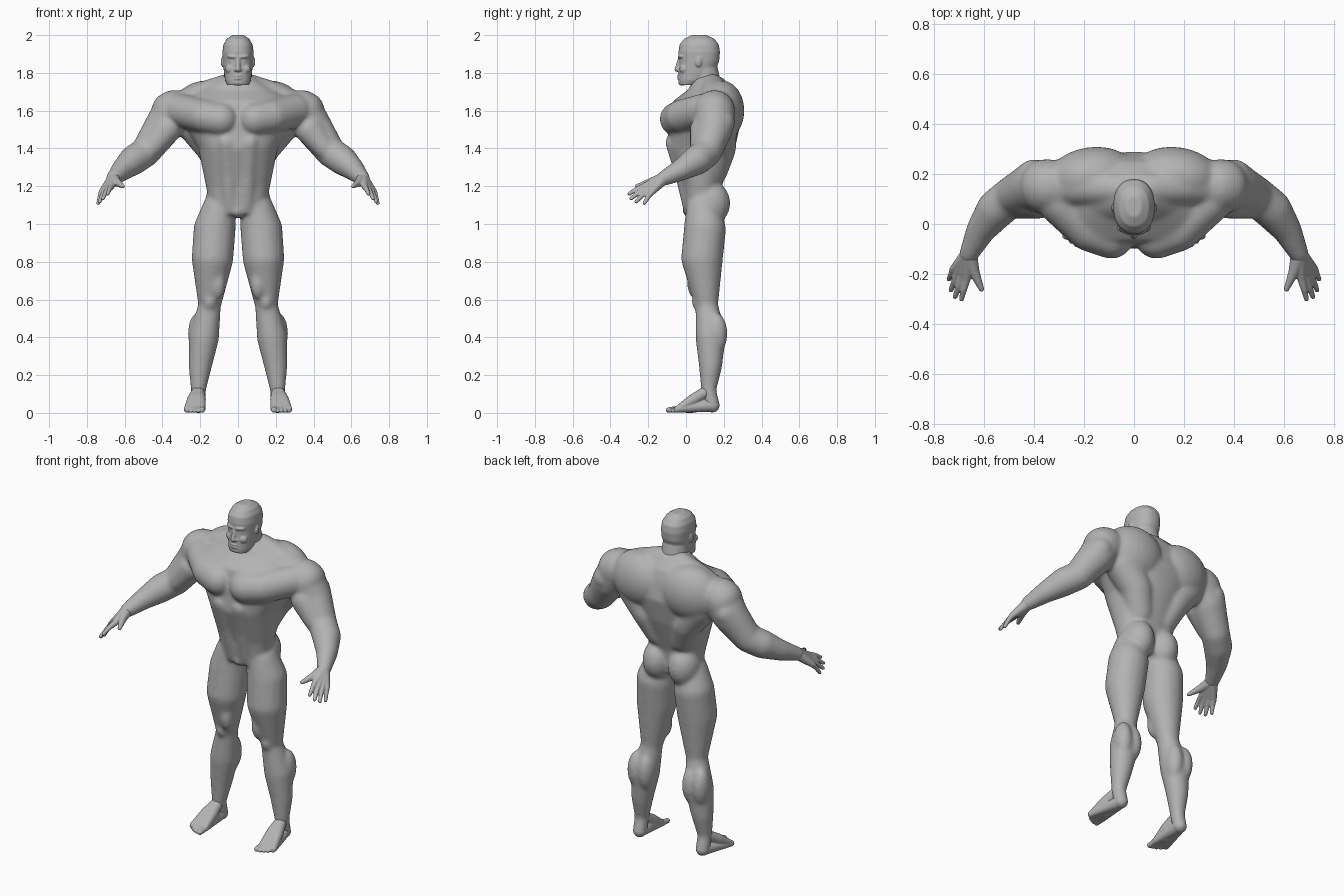
import bpy, bmesh, math
from mathutils import Matrix, Vector, Euler

cube = bpy.data.objects.get("Cube")
if cube:
    bpy.data.objects.remove(cube, do_unlink=True)

GREY = (0.45, 0.45, 0.45, 1)
skin = bpy.data.materials.new("grey_skin")
skin.use_nodes = True
skin.diffuse_color = GREY
skin.node_tree.nodes["Principled BSDF"].inputs["Base Color"].default_value = GREY

# Evenly spread directions, used for the rounded ends of every limb
golden = math.pi * (3 - math.sqrt(5))
count = 160
directions = []
for step in range(count):
    height = 1 - (2 * step + 1) / count
    spread = math.sqrt(1 - height * height)
    directions.append(Vector((spread * math.cos(golden * step),
                              spread * math.sin(golden * step), height)))


def ball(mesh, centre, radii, turn=(0, 0, 0)):
    """Ellipsoid muscle or feature, turn in degrees."""
    rotation = Euler([math.radians(angle) for angle in turn]).to_matrix().to_4x4()
    matrix = Matrix.Translation(centre) @ rotation @ Matrix.Diagonal((*radii, 1))
    bmesh.ops.create_uvsphere(mesh, u_segments=24, v_segments=16, radius=1, matrix=matrix)


def limb(mesh, *stations):
    """Chain of tapered capsules through (point, radius) stations."""
    for start, end in zip(stations, stations[1:]):
        points = [mesh.verts.new(Vector(point) + radius * direction)
                  for point, radius in (start, end) for direction in directions]
        hull = bmesh.ops.convex_hull(mesh, input=points)
        spare = {item for item in hull["geom_interior"] + hull["geom_unused"]
                 if isinstance(item, bmesh.types.BMVert)}
        bmesh.ops.delete(mesh, geom=list(spare), context='VERTS')


def loft(mesh, power, sections, sides=40):
    """Skin through level rounded sections (z, y, x radius, y radius)."""
    def bulge(value):
        return math.copysign(abs(value) ** (2 / power), value)

    rings = []
    for z, y, across, deep in sections:
        angles = [math.tau * side / sides for side in range(sides)]
        rings.append([mesh.verts.new((across * bulge(math.cos(angle)),
                                      y + deep * bulge(math.sin(angle)), z))
                      for angle in angles])
    for low, high in zip(rings, rings[1:]):
        for side in range(sides):
            after = (side + 1) % sides
            mesh.faces.new((low[side], low[after], high[after], high[side]))
    mesh.faces.new(rings[0][::-1])
    mesh.faces.new(rings[-1])


def finish(mesh, name, voxel, smoothing):
    """Mirror the left half, fuse the masses and soften the joins."""
    bmesh.ops.recalc_face_normals(mesh, faces=mesh.faces)
    data = bpy.data.meshes.new(name)
    mesh.to_mesh(data)
    mesh.free()
    data.materials.append(skin)
    part = bpy.data.objects.new(name, data)
    bpy.context.collection.objects.link(part)
    mirror = part.modifiers.new("Mirror", 'MIRROR')
    mirror.use_mirror_merge = False
    fuse = part.modifiers.new("Fuse", 'REMESH')
    fuse.mode = 'VOXEL'
    fuse.voxel_size = voxel
    fuse.use_smooth_shade = True
    soften = part.modifiers.new("Soften", 'SMOOTH')
    soften.factor = 0.5
    soften.iterations = smoothing


# Joints of the left side
shoulder = Vector((.34, .15, 1.6))
elbow = Vector((.49, .11, 1.38))
wrist = Vector((.66, -.12, 1.24))
hip = Vector((.1, .09, 1.08))
knee = Vector((.15, .11, .57))
ankle = Vector((.21, .12, .12))
heel = Vector((.21, .14, .04))

# Body: trunk
body = bmesh.new()
loft(body, 2.2, [(1.05, .08, .14, .09), (1.2, .08, .17, .11), (1.4, .08, .21, .18),
                 (1.54, .1, .29, .19), (1.65, .1, .29, .17), (1.71, .13, .2, .12),
                 (1.78, .12, .08, .07)])
chest, trapezius, back, belly = .09, .08, .09, .055
limb(body, ((.09, -.05, 1.555), chest), ((.18, -.02, 1.57), chest), ((.3, .09, 1.6), chest))
limb(body, ((.06, .14, 1.73), .065), ((.2, .15, 1.67), trapezius), (shoulder, trapezius))
limb(body, ((.22, .17, 1.52), .1), ((.13, .175, 1.4), back), ((.08, .14, 1.28), .08))
limb(body, ((.06, -.055, 1.43), belly), ((.05, -.01, 1.27), .05), ((.04, .03, 1.1), .05))
shoulder_blade, buttock, crotch = (.17, .19, 1.6), (.085, .125, 1.11), (0, .03, 1.07)
ball(body, centre=shoulder_blade, radii=(.18, .118, .16), turn=(0, 0, -8))
ball(body, centre=buttock, radii=(.09, .11, .12))
ball(body, centre=crotch, radii=(.04, .05, .04))

# Body: legs, with kneecap, inner thigh and two calf heads
limb(body, (hip, .09), ((.124, .1, .97), .112), ((.135, .085, .82), .111), (knee, .06),
     ((.18, .13, .4), .08), ((.2, .13, .25), .062), (ankle, .04), (heel, .04))
ball(body, centre=knee + Vector((0, -.045, .02)), radii=(.035, .035, .05))
ball(body, centre=(.105, .05, .69), radii=(.04, .045, .09))
for x in (.15, .215):
    ball(body, centre=(x, .16, .42), radii=(.05, .06, .11))

# Body: arms, with deltoid, biceps and triceps
limb(body, (shoulder, .11), ((.4, .15, 1.51), .1), (elbow, .08),
     ((.55, .06, 1.34), .08), ((.61, -.02, 1.29), .06), (wrist, .04))
ball(body, centre=shoulder + Vector((.015, 0, -.01)), radii=(.1, .11, .11), turn=(0, 30, 0))
limb(body, ((.38, .1, 1.5), .08), ((.46, .08, 1.4), .06))
limb(body, ((.4, .19, 1.54), .07), ((.47, .16, 1.43), .05))
finish(body, "body", voxel=.008, smoothing=26)

# Hands: four fingers fanned from the wrist, and a thumb
hands = bmesh.new()
for finger in range(4):
    fan = finger / 3
    knuckle = Vector((.67, -.22, 1.2)).lerp((.72, -.18, 1.17), fan)
    tip = Vector((.69, -.3, 1.16)).lerp((.74, -.22, 1.11), fan)
    tip += Vector((.01, -.02, -.01)) * math.sin(math.pi * fan)
    middle = knuckle.lerp(tip, .5) + Vector((0, 0, .005))
    limb(hands, (wrist, .033), (knuckle, .017), (middle, .013), (tip, .01))
limb(hands, (wrist, .033), ((.64, -.19, 1.22), .022), ((.61, -.26, 1.2), .011))
finish(hands, "hands", voxel=.004, smoothing=4)

# Feet: heel, arch, instep and five toes
feet = bmesh.new()
limb(feet, (ankle, .028), (heel, .038))
ball(feet, centre=(.21, .05, .04), radii=(.036, .09, .037), turn=(12, 0, 0))
for toe in range(5):
    size = .0105 if toe else .015
    x = .19 + .02 * toe
    ball_of_foot = Vector((x, -.045, .02))
    instep = ankle.lerp(ball_of_foot, .5)
    tip = Vector((x, .0025 * toe * toe - .092, size))
    limb(feet, (ankle, .03), (instep, .03), (ball_of_foot, .017), (tip, size))
    limb(feet, (heel, .036), (ball_of_foot, .018))
finish(feet, "feet", voxel=.004, smoothing=3)

# Head: skull and neck
head = bmesh.new()
loft(head, 2.3, [(1.735, .01, .055, .045), (1.76, .035, .068, .075), (1.8, .055, .074, .095),
                 (1.86, .07, .08, .105), (1.91, .07, .083, .11), (1.95, .07, .077, .104),
                 (1.98, .07, .06, .08), (2, .07, .03, .04)])
limb(head, ((0, .12, 1.68), .08), ((0, .095, 1.82), .073))

# Head: face
brow, eye, cheek, ear = (.026, -.023, 1.886), (.03, -.019, 1.86), (.04, -.01, 1.82), (.08, .07, 1.86)
ball(head, centre=brow, radii=(.035, .02, .012), turn=(0, -4, 14))
ball(head, centre=eye, radii=(.014, .013, .01))
ball(head, centre=cheek, radii=(.028, .025, .025))
ball(head, centre=ear, radii=(.01, .02, .03), turn=(-12, 0, 18))
limb(head, ((0, -.03, 1.88), .011), ((0, -.048, 1.818), .013))
ball(head, centre=(.01, -.04, 1.816), radii=(.012, .012, .009))
for lip in (1.77, 1.785):
    ball(head, centre=(0, -.033, lip), radii=(.026, .014, .007))
ball(head, centre=(0, -.02, 1.75), radii=(.04, .021, .018))
finish(head, "head", voxel=.004, smoothing=6)
